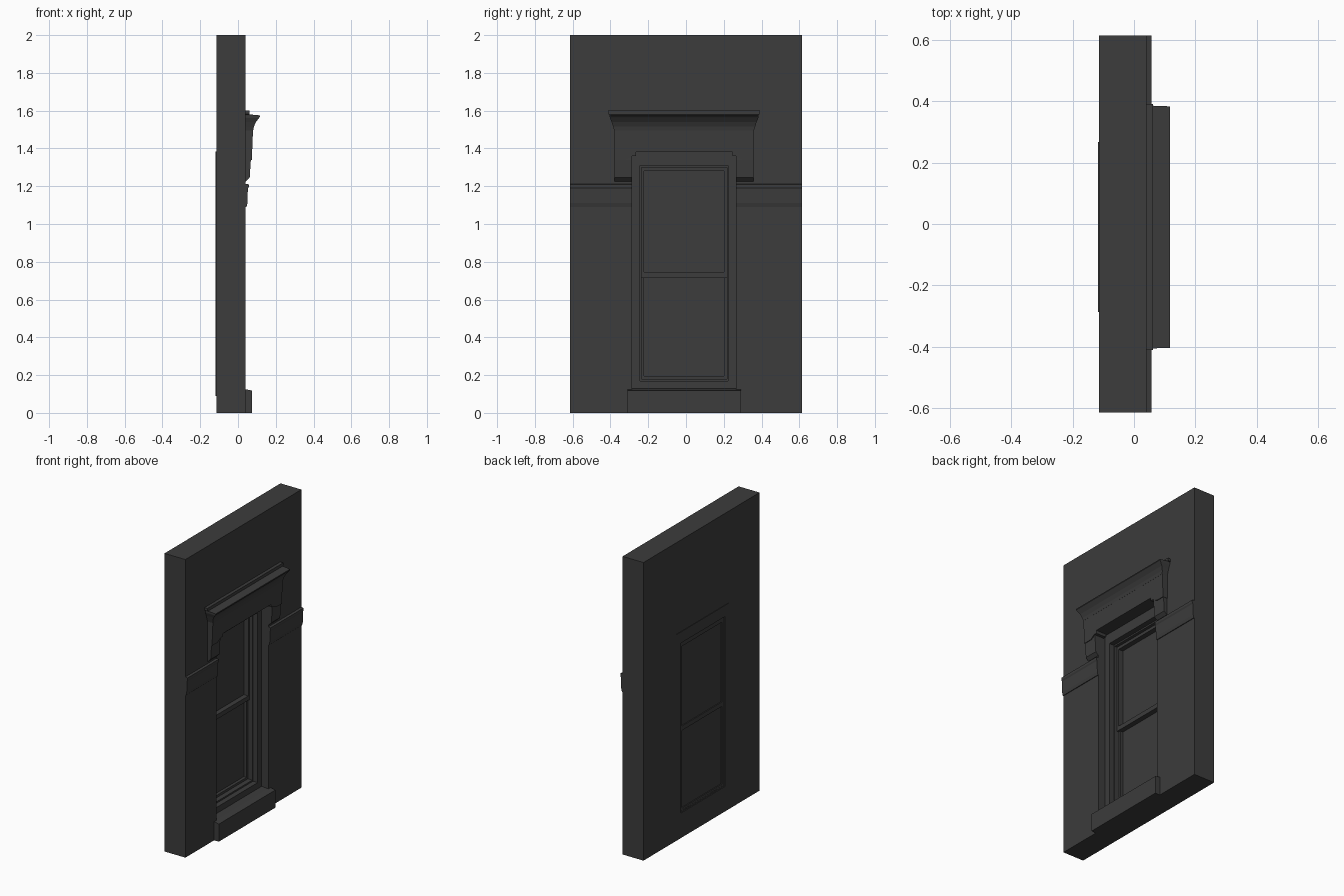
import bpy, bmesh

cube = bpy.data.objects.get("Cube")
if cube:
    bpy.data.objects.remove(cube, do_unlink=True)

stone = bpy.data.materials.new("dark grey stone")
stone.use_nodes = True
grey = (0.045, 0.045, 0.045, 1)
stone.diffuse_color = grey
stone.node_tree.nodes["Principled BSDF"].inputs["Base Color"].default_value = grey

MID = -0.01  # the window sits slightly off the wall's centre line


def finish(name, bm):
    bmesh.ops.recalc_face_normals(bm, faces=bm.faces)
    mesh = bpy.data.meshes.new(name)
    bm.to_mesh(mesh)
    bm.free()
    mesh.materials.append(stone)
    obj = bpy.data.objects.new(name, mesh)
    bpy.context.collection.objects.link(obj)
    return obj


def loft(name, loops, capped=True):
    """Join successive loops of points; cap the ends or close into a ring."""
    bm = bmesh.new()
    rows = [[bm.verts.new(p) for p in loop] for loop in loops]
    pairs = list(zip(rows, rows[1:]))
    if capped:
        bm.faces.new(rows[0])
        bm.faces.new(rows[-1])
    else:
        pairs.append((rows[-1], rows[0]))
    n = len(rows[0])
    for a, b in pairs:
        for i in range(n):
            j = (i + 1) % n
            bm.faces.new((a[i], a[j], b[j], b[i]))
    return finish(name, bm)


def rect(x, half, z0, z1, mid=MID):
    return [(x, mid - half, z0), (x, mid + half, z0), (x, mid + half, z1), (x, mid - half, z1)]


def box(name, x0, x1, half, z0, z1):
    return loft(name, [rect(x0, half, z0, z1), rect(x1, half, z0, z1)])


def frame(name, x0, x1, outer, inner):
    """Rectangular frame; outer and inner are (half width, bottom, top[, mid])."""
    return loft(name, [rect(x0, *outer), rect(x1, *outer), rect(x1, *inner), rect(x0, *inner)], False)


def extrude_y(name, profile, y0, y1):
    return loft(name, [[(x, y, z) for x, z in profile] for y in (y0, y1)])


def panel(name, outline, x0, front):
    """Upright slab from a y-z outline; front gives its depth at each height."""
    return loft(name, [[(x0, MID + y, z) for y, z in outline],
                       [(front(z), MID + y, z) for y, z in outline]])


# Wall with the window opening
frame("wall", -0.115, 0.04, (0.615, 0, 2, 0), (0.275, 0.1, 1.38))

# Stepped window surround
frame("window_frame", -0.118, -0.01, (0.277, 0.09, 1.385), (0.233, 0.17, 1.31))
frame("frame_bead", -0.113, -0.045, (0.235, 0.165, 1.315), (0.226, 0.18, 1.30))

# Upper sash stands in front of the lower one
frame("upper_sash", -0.112, -0.065, (0.23, 0.715, 1.305), (0.212, 0.745, 1.28))
frame("lower_sash", -0.112, -0.078, (0.23, 0.175, 0.735), (0.212, 0.195, 0.715))
box("glass", -0.106, -0.098, 0.222, 0.18, 1.295)

# Sill with a slightly sloping top
extrude_y("sill", [(-0.02, 0), (0.075, 0), (0.075, 0.118), (0.04, 0.125), (-0.02, 0.13)],
          MID - 0.3, MID + 0.3)

# Belt course on both sides of the window
belt = [(0.02, 1.09), (0.045, 1.09), (0.05, 1.11), (0.052, 1.185),
        (0.057, 1.195), (0.057, 1.21), (0.02, 1.215)]
extrude_y("belt_course_right", belt, -0.615, MID - 0.275)
extrude_y("belt_course_left", belt, MID + 0.275, 0.615)

# Hood over the window, with a shouldered head
hood = [(-0.37, 1.34), (-0.31, 1.34), (-0.275, 1.36), (-0.255, 1.36), (-0.255, 1.38)]
hood += [(-y, z) for y, z in reversed(hood)] + [(0.37, 1.51), (-0.37, 1.51)]
panel("hood", hood, 0.0, lambda z: 0.08 - 0.04 * (1.51 - z))

# Drops hanging at each end of the hood, chamfered underneath
for side, s in (("right", -1), ("left", 1)):
    drop = [(0.02, 1.225), (0.042, 1.225), (0.062, 1.245), (0.068, 1.34), (0.068, 1.365), (0.02, 1.365)]
    extrude_y("hood_drop_" + side, drop, MID + s * 0.275, MID + s * 0.368)

# Cornice, flaring outward on its front and ends
levels = [(1.495, 0.08, 0.37), (1.515, 0.084, 0.376), (1.54, 0.095, 0.384), (1.562, 0.112, 0.393),
          (1.568, 0.117, 0.394), (1.575, 0.117, 0.394), (1.58, 0.062, 0.396), (1.582, 0.062, 0.402),
          (1.6, 0.062, 0.402)]
loft("cornice", [[(0.02, MID - h, z), (x, MID - h, z), (x, MID + h, z), (0.02, MID + h, z)]
                 for z, x, h in levels])
